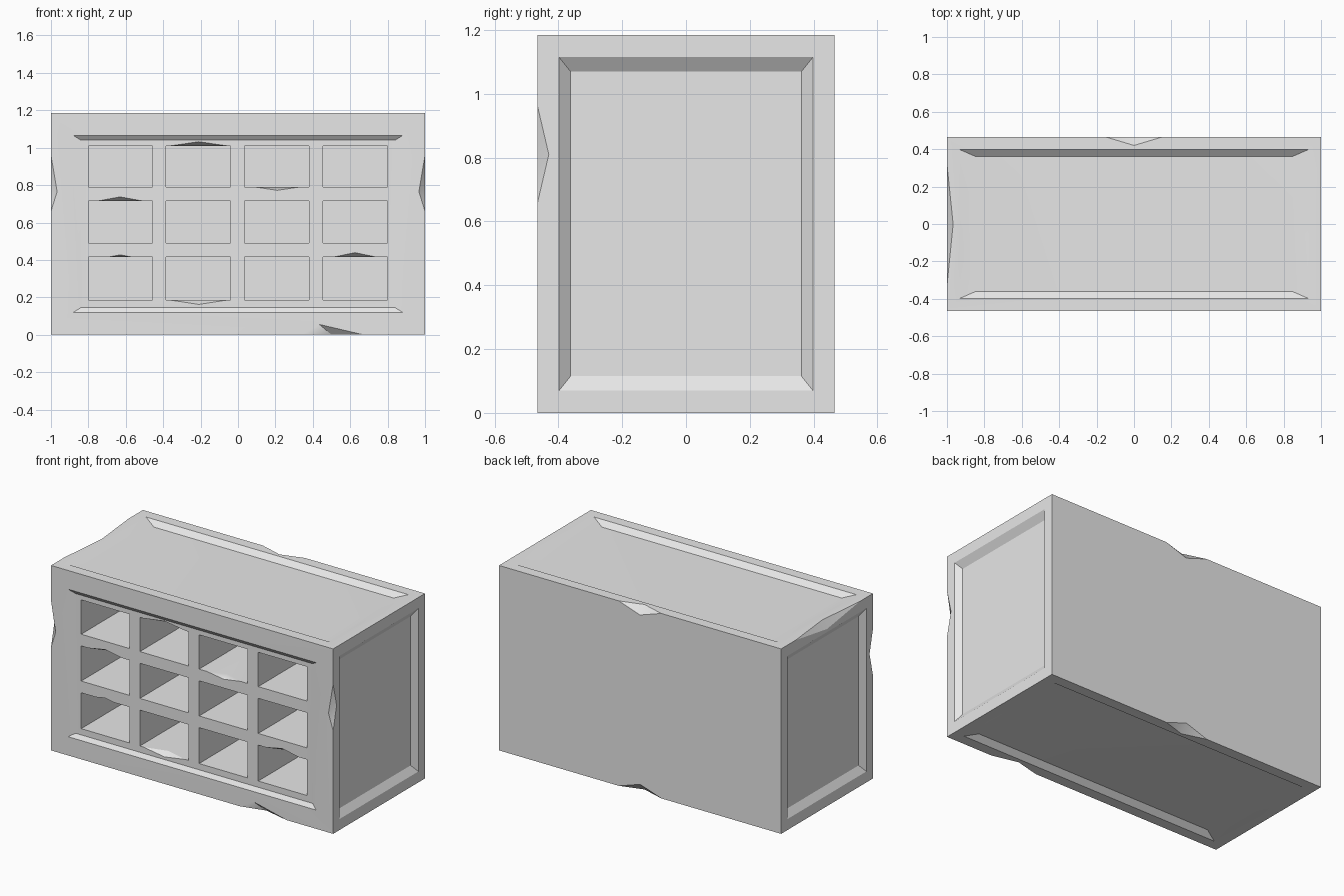
import bpy
import bmesh
from math import radians
from mathutils import Vector

W, D, H = 1.0, 0.465, 1.185          # half width, half depth, full height
HALF = Vector((W, D, H / 2))
FRONT_RECESS = 0.02

old = bpy.data.objects.get("Cube")
if old:
    bpy.data.objects.remove(old, do_unlink=True)

stone = bpy.data.materials.new("grey_stone")
stone.use_nodes = True
grey = (0.8, 0.8, 0.8, 1)
stone.diffuse_color = grey
stone.node_tree.nodes["Principled BSDF"].inputs["Base Color"].default_value = grey


def add_hull(bm, points):
    """Add the convex solid around some points."""
    verts = [bm.verts.new(p) for p in points]
    bmesh.ops.convex_hull(bm, input=verts)


def add_box(bm, low, high):
    add_hull(bm, [(x, y, z) for x in (low[0], high[0])
                  for y in (low[1], high[1]) for z in (low[2], high[2])])


def add_panel(bm, axis, sign, outer, inner, depth):
    """Sloped recess centred on one side of the block."""
    u, v = [i for i in range(3) if i != axis]
    points = []
    for t in (1.0, -0.5):            # floor, then past the surface
        for su in (-1, 1):
            for sv in (-1, 1):
                p = Vector((0, 0, H / 2))
                p[axis] += sign * (HALF[axis] - depth * t)
                p[u] += su * (outer[0] + (inner[0] - outer[0]) * t)
                p[v] += sv * (outer[1] + (inner[1] - outer[1]) * t)
                points.append(p)
    add_hull(bm, points)


def add_chip(bm, a, b, c, d):
    """Chip out of the edge a-b, reaching c and d on the faces beside it."""
    pts = [Vector(p) for p in (a, b, c, d)]
    mid = (pts[2] + pts[3]) / 2
    add_hull(bm, [mid + (p - mid) * 1.1 for p in pts])


def make_object(name, bm):
    bmesh.ops.recalc_face_normals(bm, faces=bm.faces)
    mesh = bpy.data.meshes.new(name)
    bm.to_mesh(mesh)
    bm.free()
    mesh.materials.append(stone)
    obj = bpy.data.objects.new(name, mesh)
    bpy.context.collection.objects.link(obj)
    return obj


# Solid block
bm = bmesh.new()
add_box(bm, (-W, -D, 0), (W, D, H))
block = make_object("pigeonhole_block", bm)

# Recessed panels on every side except the back
panels = bmesh.new()
add_panel(panels, 1, -1, (0.88, 0.4725), (0.84, 0.4475), FRONT_RECESS)
for s in (-1, 1):
    add_panel(panels, 0, s, (0.398, 0.5225), (0.362, 0.4775), 0.03)
    add_panel(panels, 2, s, (0.93, 0.397), (0.85, 0.362), 0.03)

# Grid of deep pigeonholes
holes = bmesh.new()
for x in (-0.628, -0.212, 0.208, 0.627):
    for low, high in ((0.185, 0.415), (0.49, 0.715), (0.79, 1.01)):
        add_box(holes, (x - 0.172, -0.6, low), (x + 0.172, 0.3, high))

# Chips on the hole edges: x, edge height, half width, height of chip
chips = bmesh.new()
y = FRONT_RECESS - D
for x, z, half, rise in ((-0.21, 1.01, 0.15, 0.022), (-0.63, 0.715, 0.12, 0.022),
                         (-0.63, 0.415, 0.065, 0.012), (0.625, 0.415, 0.115, 0.024),
                         (0.21, 0.79, 0.12, -0.018), (-0.21, 0.185, 0.15, -0.023)):
    add_chip(chips, (x - half, y, z), (x + half, y, z), (x, y, z + rise), (x, y + 0.04, z))

# Chips on the front uprights
for s in (-1, 1):
    add_chip(chips, (s, -D, 0.96), (s, -D, 0.66), (s * 0.967, -D, 0.765), (s, -D + 0.035, 0.81))
# Chips on the back edges, top and bottom
for z, inward in ((H, -0.05), (0, 0.05)):
    add_chip(chips, (-0.15, D, z), (0.15, D, z), (0, D, z + inward), (0, D - 0.045, z))
# Chips on the bottom front edge and the top side edge
add_chip(chips, (0.34, -D, 0), (0.67, -D, 0), (0.435, -D, 0.055), (0.5, -D + 0.04, 0))
add_chip(chips, (-W, -0.33, H), (-W, 0.32, H), (-W, 0, H - 0.05), (-0.967, 0, H))

# Carve the block
bpy.context.view_layer.objects.active = block
block.select_set(True)
for name, cutter_mesh in (("panel_cutter", panels), ("hole_cutter", holes), ("chip_cutter", chips)):
    cutter = make_object(name, cutter_mesh)
    cutter.hide_render = True
    cut = block.modifiers.new(name, 'BOOLEAN')
    cut.operation = 'DIFFERENCE'
    cut.solver = 'EXACT'
    cut.object = cutter
    bpy.ops.object.modifier_apply(modifier=cut.name)
    bpy.data.objects.remove(cutter, do_unlink=True)

# Soft shading on the shallow slopes, crisp edges elsewhere
bpy.ops.object.shade_smooth_by_angle(angle=radians(30))
weighted = block.modifiers.new("weighted_normals", 'WEIGHTED_NORMAL')
weighted.keep_sharp = True
